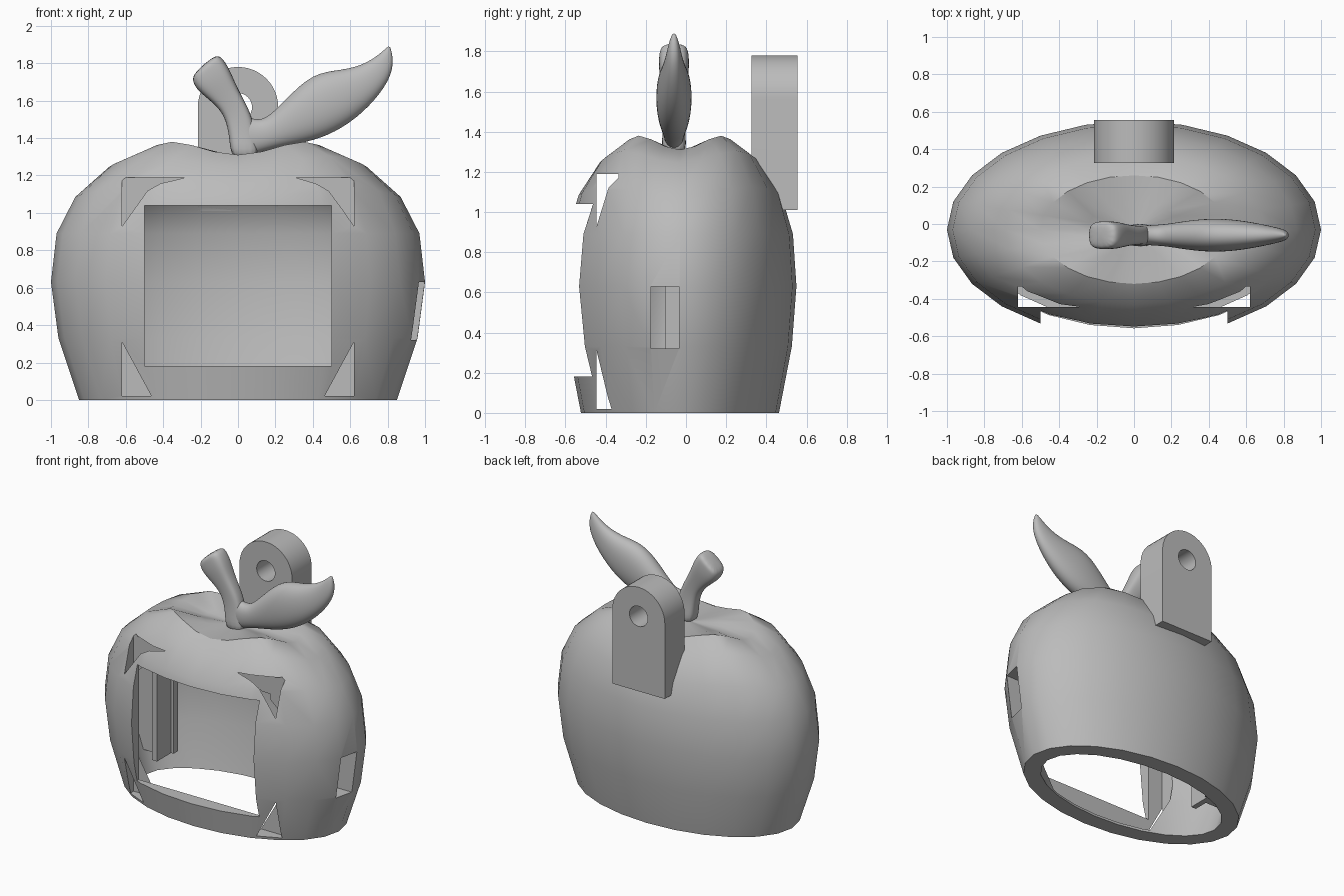
import bpy, bmesh, math

cube = bpy.data.objects.get("Cube")
if cube:
    bpy.data.objects.remove(cube, do_unlink=True)

grey = bpy.data.materials.new("plain_grey")
grey.use_nodes = True
grey.diffuse_color = (0.5, 0.5, 0.5, 1)
grey.node_tree.nodes["Principled BSDF"].inputs["Base Color"].default_value = (0.5, 0.5, 0.5, 1)


def finish(name, bm):
    bmesh.ops.recalc_face_normals(bm, faces=bm.faces)
    mesh = bpy.data.meshes.new(name)
    bm.to_mesh(mesh)
    bm.free()
    mesh.materials.append(grey)
    ob = bpy.data.objects.new(name, mesh)
    bpy.context.collection.objects.link(ob)
    return ob


def loft(name, rings):
    """Skin a list of closed rings and cap both ends."""
    bm = bmesh.new()
    loops = [[bm.verts.new(p) for p in ring] for ring in rings]
    n = len(loops[0])
    for a, b in zip(loops, loops[1:]):
        for i in range(n):
            j = (i + 1) % n
            bm.faces.new((a[i], a[j], b[j], b[i]))
    bm.faces.new(loops[0])
    bm.faces.new(loops[-1])
    return finish(name, bm)


def box(name, x, y, z):
    corners = [(x[0], y[0]), (x[1], y[0]), (x[1], y[1]), (x[0], y[1])]
    return loft(name, [[(px, py, pz) for px, py in corners] for pz in z])


def activate(ob):
    bpy.ops.object.select_all(action='DESELECT')
    ob.select_set(True)
    bpy.context.view_layer.objects.active = ob


def cut(ob, cutter):
    mod = ob.modifiers.new("cut", 'BOOLEAN')
    mod.operation = 'DIFFERENCE'
    mod.solver = 'EXACT'
    mod.object = cutter
    activate(ob)
    bpy.ops.object.modifier_apply(modifier=mod.name)


def smooth(ob, angle=30):
    activate(ob)
    bpy.ops.object.shade_smooth_by_angle(angle=math.radians(angle))


def oval(rx, ry, z, lobe=0.0, n=24):
    """Oval ring; lobe lifts the four diagonals and lowers the axes."""
    turns = [2 * math.pi * i / n for i in range(n)]
    return [(rx * math.cos(t), -0.03 + ry * math.sin(t), z - lobe * math.cos(4 * t)) for t in turns]


# Fruit body: oval rings (radius, height, lobe) with four soft bumps round the top
DEPTH = 0.58
WALL = 0.12
profile = [(0.85, 0, 0), (0.96, 0.33, 0), (1.0, 0.63, 0), (0.97, 0.89, 0), (0.87, 1.105, 0.02),
           (0.69, 1.275, 0.03), (0.5, 1.345, 0.035), (0.25, 1.32, 0.012), (0.01, 1.31, 0)]
body = loft("fruit_body", [oval(r, r * DEPTH, z, lobe) for r, z, lobe in profile])

# Hollow inside, open at the bottom
hollow_profile = [(0.85, -0.1), (0.85, 0), (0.96, 0.33), (1.0, 0.63), (0.97, 0.89),
                  (0.88, 1.03), (0.7, 1.15), (0.4, 1.2)]
hollow = loft("hollow_cutter", [oval(r - WALL, r * DEPTH - WALL, z) for r, z in hollow_profile])

# Screen recess, window opening and side slot
cutters = [hollow,
           box("recess_cutter", (-0.62, 0.62), (-0.445, -0.335), (0.02, 1.19)),
           box("window_cutter", (-0.5, 0.5), (-0.8, -0.3), (0.18, 1.04)),
           box("slot_cutter", (0.7, 1.1), (-0.175, -0.035), (0.32, 0.63))]
for c in cutters:
    cut(body, c)
smooth(body)

# Hanging tab: arched plate with a round hole
R, ARCH = 0.215, 1.565
outline = [(-R, 1.01), (R, 1.01)]
outline += [(R * math.cos(math.pi * i / 24), ARCH + R * math.sin(math.pi * i / 24)) for i in range(25)]
tab = loft("hanging_tab", [[(x, y, z) for x, z in outline] for y in (0.325, 0.555)])
circle = [(0.075 * math.cos(math.pi * i / 16), ARCH + 0.075 * math.sin(math.pi * i / 16)) for i in range(32)]
hole = loft("hole_cutter", [[(x, y, z) for x, z in circle] for y in (0.2, 0.7)])
cut(tab, hole)
cut(tab, hollow)
smooth(tab)

for c in cutters + [hole]:
    bpy.data.objects.remove(c, do_unlink=True)

# Board holders on the inner side walls
for side, label in ((-1, "right"), (1, "left")):
    for part, x, y in (("web", (0.62, 0.82), (0.0, 0.05)),
                       ("post", (0.59, 0.63), (-0.105, 0.06)),
                       ("lip", (0.57, 0.63), (0.06, 0.11))):
        box(f"{label}_holder_{part}", sorted(side * v for v in x), y, (0.16, 0.98))


def stalk(name, stations, square):
    """Smooth organic form from pairs of outline points and a half thickness."""
    rings = []
    for ax, az, bx, bz, half in stations:
        ring = []
        for i in range(16):
            t = 2 * math.pi * i / 16
            c, s = (math.copysign(abs(v) ** square, v) for v in (math.cos(t), math.sin(t)))
            k = (1 + c) / 2
            ring.append((bx + (ax - bx) * k, -0.06 + half * s, bz + (az - bz) * k))
        rings.append(ring)
    ob = loft(name, rings)
    mod = ob.modifiers.new("round", 'SUBSURF')
    mod.levels = mod.render_levels = 2
    activate(ob)
    bpy.ops.object.modifier_apply(modifier=mod.name)
    smooth(ob, 60)


# Stem and leaf
stalk("stem", [(0.12, 1.28, -0.04, 1.28, 0.07), (0.1, 1.4, -0.045, 1.4, 0.055),
               (0.075, 1.53, -0.07, 1.52, 0.05), (0.0, 1.66, -0.135, 1.59, 0.06),
               (-0.04, 1.76, -0.215, 1.65, 0.076), (-0.08, 1.83, -0.245, 1.70, 0.076),
               (-0.12, 1.85, -0.24, 1.745, 0.07)], 0.65)
stalk("leaf", [(-0.02, 1.52, -0.02, 1.30, 0.045), (0.07, 1.51, 0.08, 1.31, 0.055),
               (0.14, 1.49, 0.19, 1.345, 0.058), (0.25, 1.605, 0.32, 1.365, 0.08),
               (0.40, 1.755, 0.48, 1.405, 0.095), (0.56, 1.765, 0.635, 1.50, 0.078),
               (0.69, 1.80, 0.765, 1.635, 0.05), (0.78, 1.87, 0.837, 1.765, 0.03),
               (0.808, 1.897, 0.82, 1.875, 0.008)], 0.9)
